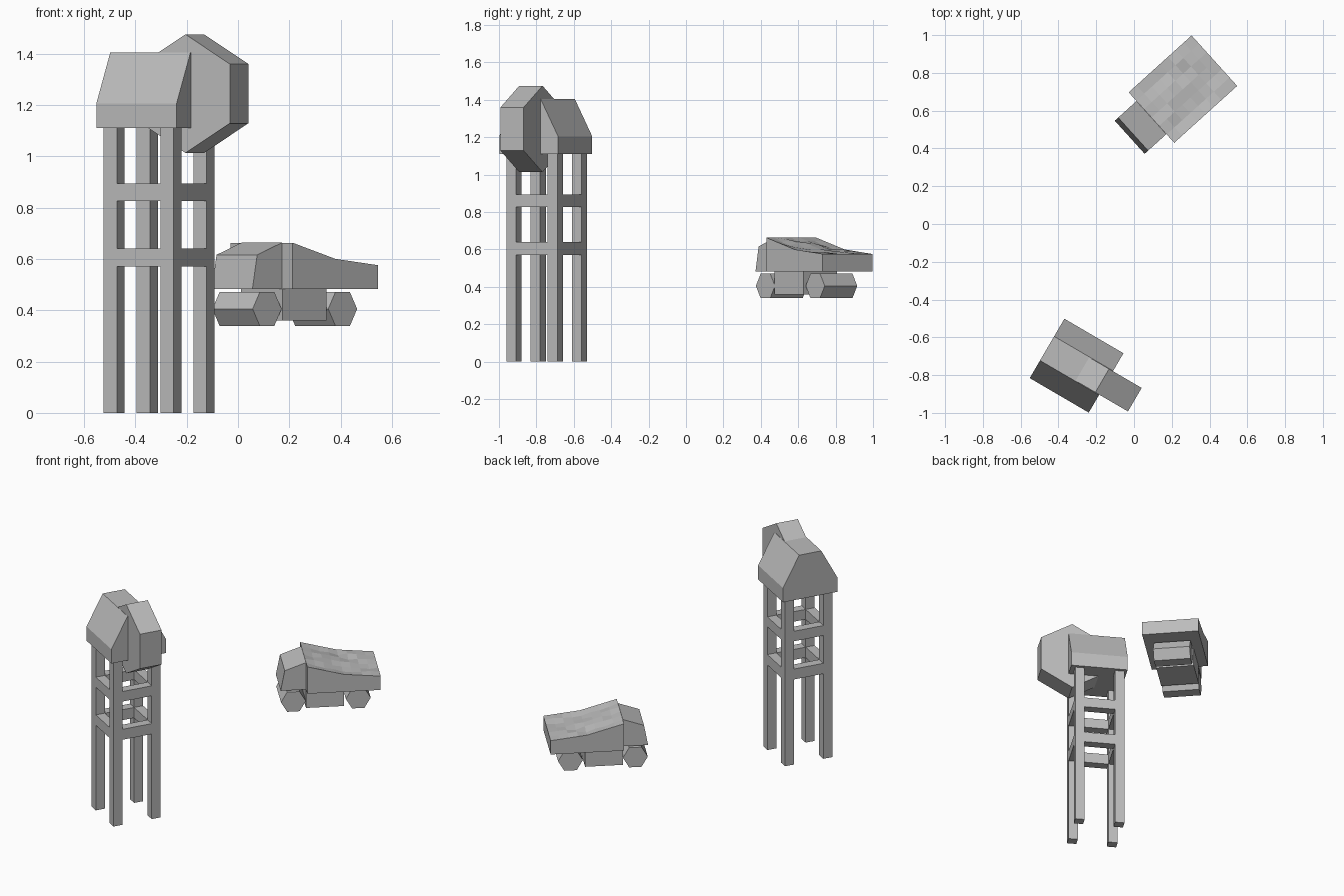
import bpy, bmesh, math, random
from mathutils import Matrix

cube = bpy.data.objects.get("Cube")
if cube:
    bpy.data.objects.remove(cube, do_unlink=True)
random.seed(4)

grey = bpy.data.materials.new("plain grey")
grey.use_nodes = True
grey.diffuse_color = (0.5, 0.5, 0.5, 1)
grey.node_tree.nodes["Principled BSDF"].inputs["Base Color"].default_value = (0.5, 0.5, 0.5, 1)

# Placement of the two structures on the ground plan
TOWER = Matrix.Translation((-0.304, -0.75, 0)) @ Matrix.Rotation(math.radians(-30.3), 4, 'Z')
TRUCK = Matrix.Translation((0.259, 0.714, 0)) @ Matrix.Rotation(math.radians(42.1), 4, 'Z')


def finish(name, bm, frame):
    bmesh.ops.recalc_face_normals(bm, faces=bm.faces)
    mesh = bpy.data.meshes.new(name)
    bm.to_mesh(mesh)
    bm.free()
    mesh.materials.append(grey)
    obj = bpy.data.objects.new(name, mesh)
    obj.matrix_world = frame
    bpy.context.collection.objects.link(obj)
    return obj


def prism(name, frame, profile, half, axis):
    """Extrude a (horizontal, z) profile to both sides along axis 'X' or 'Y'."""
    def place(h, z, d):
        return (d, h, z) if axis == 'X' else (h, d, z)
    bm = bmesh.new()
    face = bm.faces.new([bm.verts.new(place(h, z, -half)) for h, z in profile])
    side = bmesh.ops.extrude_face_region(bm, geom=[face], use_keep_orig=True)
    verts = [g for g in side["geom"] if isinstance(g, bmesh.types.BMVert)]
    bmesh.ops.translate(bm, verts=verts, vec=place(0, 0, 2 * half))
    return finish(name, bm, frame)


def box(name, frame, x0, x1, y0, y1, z0, z1):
    profile = [(x0, z0), (x1, z0), (x1, z1), (x0, z1)]
    shift = Matrix.Translation((0, (y0 + y1) / 2, 0))
    return prism(name, frame @ shift, profile, (y1 - y0) / 2, 'Y')


def hexagon(cx, cz, r, start):
    angles = [math.radians(start + 60 * i) for i in range(6)]
    return [(cx + r * math.cos(a), cz + r * math.sin(a)) for a in angles]


# Tower house with a flat-topped gable, and the big wheel at its end
right = [(0.182, 1.11), (0.182, 1.205), (0.074, 1.405)]
gable = right + [(-h, z) for h, z in reversed(right)]
prism("tower_house", TOWER, gable, 0.181, 'X')
prism("tower_wheel", TOWER, hexagon(0.157, 1.244, 0.231, 90), 0.072, 'Y')

# Four legs and two rings of cross beams
LEGS = TOWER @ Matrix.Translation((-0.006, 0.003, 0))
REACH, HALF = 0.128, 0.03
IN, OUT = REACH - HALF, REACH + HALF
for sx in (-1, 1):
    for sy in (-1, 1):
        box("tower_leg", LEGS, sx * REACH - HALF, sx * REACH + HALF,
            sy * REACH - HALF, sy * REACH + HALF, 0, 1.115)
for z0, z1 in ((0.57, 0.64), (0.826, 0.893)):
    for s in (-1, 1):
        lo, hi = sorted((s * IN, s * OUT))
        box("tower_beam", LEGS, -IN, IN, lo, hi, z0, z1)
        box("tower_beam", LEGS, lo, hi, -IN, IN, z0, z1)

# Truck cab, chassis and hexagonal wheel rollers
cab = [(-0.38, 0.483), (-0.225, 0.483), (-0.225, 0.663), (-0.355, 0.616)]
prism("truck_cab", TRUCK, cab, 0.118, 'Y')
box("truck_chassis", TRUCK, -0.225, 0.006, -0.12, 0.12, 0.36, 0.483)
for name, x in (("front_wheels", -0.302), ("rear_wheels", 0.095)):
    prism(name, TRUCK, hexagon(x, 0.405, 0.076, 0), 0.117, 'Y')


# Truck bed: a sloping top with an uneven load inside a flat rim
LENGTH, WIDTH, FLOOR = 0.449, 0.36, 0.483


def rim_height(x):
    return 0.6 - x * (0.28 if x < 0 else 0.11)


bm = bmesh.new()
bmesh.ops.create_grid(bm, x_segments=8, y_segments=6, size=0.5)
bmesh.ops.scale(bm, verts=bm.verts, vec=(LENGTH, WIDTH, 1))
bmesh.ops.translate(bm, verts=bm.verts, vec=(0, 0, FLOOR))
top = bmesh.ops.extrude_face_region(bm, geom=bm.faces[:], use_keep_orig=True)
for v in [g for g in top["geom"] if isinstance(g, bmesh.types.BMVert)]:
    v.co.z = rim_height(v.co.x)
    if abs(v.co.x) < LENGTH * 0.4 and abs(v.co.y) < WIDTH * 0.36:
        v.co.z += random.uniform(-0.012, 0.006)
finish("truck_bed", bm, TRUCK)
